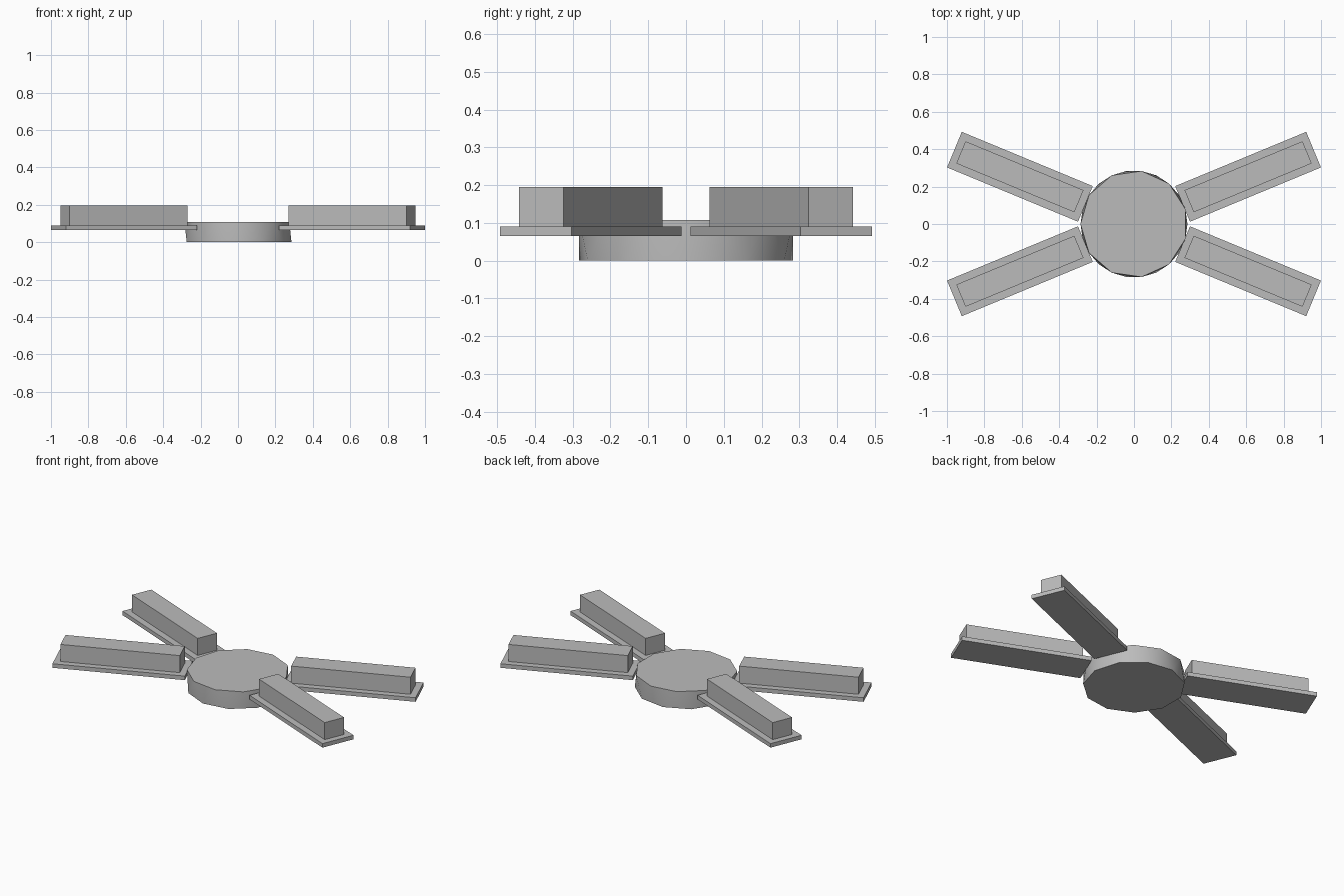
import bpy
import bmesh
import math
from mathutils import Matrix

cube = bpy.data.objects.get("Cube")
if cube:
    bpy.data.objects.remove(cube, do_unlink=True)

# Single grey finish
grey = bpy.data.materials.new("plain grey")
grey.use_nodes = True
colour = (0.5, 0.5, 0.5, 1)
grey.diffuse_color = colour
grey.node_tree.nodes["Principled BSDF"].inputs["Base Color"].default_value = colour


def add_object(name, bm):
    bmesh.ops.recalc_face_normals(bm, faces=bm.faces)
    mesh = bpy.data.meshes.new(name)
    bm.to_mesh(mesh)
    bm.free()
    mesh.materials.append(grey)
    obj = bpy.data.objects.new(name, mesh)
    bpy.context.collection.objects.link(obj)
    return obj


def add_box(name, length, width, bottom, top, centre, angle):
    bm = bmesh.new()
    place = (Matrix.Translation((*centre, (bottom + top) / 2))
             @ Matrix.Rotation(angle, 4, 'Z')
             @ Matrix.Diagonal((length, width, top - bottom, 1)))
    bmesh.ops.create_cube(bm, size=1, matrix=place)
    return add_object(name, bm)


# Hub: two eleven-sided rings, half a step apart, joined by triangles
SIDES, RADIUS, HEIGHT = 11, 0.286, 0.107
step = math.tau / SIDES
bm = bmesh.new()


def ring(z, turn):
    return [bm.verts.new((RADIUS * math.cos(step * (i + turn)),
                          RADIUS * math.sin(step * (i + turn)), z))
            for i in range(SIDES)]


low, high = ring(0, 0), ring(HEIGHT, 0.5)
bm.faces.new(low)
bm.faces.new(high)
for i in range(SIDES):
    j = (i + 1) % SIDES
    bm.faces.new((low[i], low[j], high[i]))
    bm.faces.new((low[j], high[j], high[i]))
hub = add_object("hub", bm)
bpy.context.view_layer.objects.active = hub
hub.select_set(True)
bpy.ops.object.shade_smooth_by_angle(angle=math.radians(30))

# Four arms: a thin plate carrying a raised block
tilt = math.radians(22.5)
for side, sx in (("left", 1), ("right", -1)):
    for end, sy in (("back", 1), ("front", -1)):
        centre = (0.61 * sx, 0.2525 * sy)
        angle = tilt * sx * sy
        add_box(f"{end}_{side}_plate", 0.758, 0.206, 0.065, 0.09, centre, angle)
        add_box(f"{end}_{side}_block", 0.683, 0.128, 0.09, 0.195, centre, angle)
